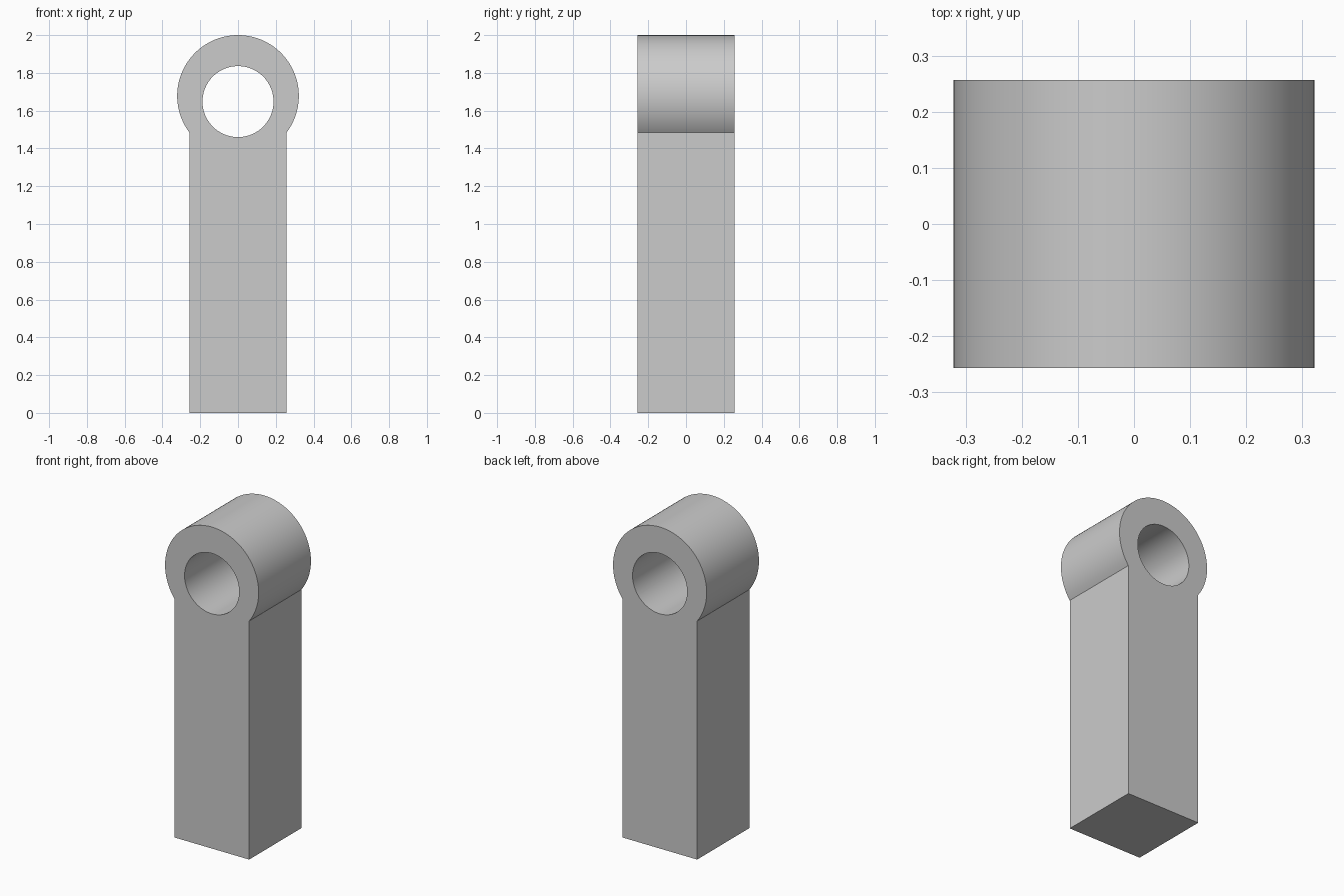
import bpy, bmesh, math

if "Cube" in bpy.data.objects:
    bpy.data.objects.remove(bpy.data.objects["Cube"], do_unlink=True)

HALF_WIDTH, HALF_DEPTH = 0.257, 0.257
HEAD_R, HEAD_Z = 0.322, 1.678
HOLE_R, HOLE_Z = 0.188, 1.648

grey = bpy.data.materials.new("plain_grey")
grey.use_nodes = True
colour = (0.6, 0.6, 0.6, 1)
grey.diffuse_color = colour
grey.node_tree.nodes["Principled BSDF"].inputs["Base Color"].default_value = colour


def arc(radius, z, start, end, steps):
    """Points on a circle in the front plane."""
    angles = [start + (end - start) * i / steps for i in range(steps + 1)]
    return [(radius * math.cos(a), z + radius * math.sin(a)) for a in angles]


def extruded(name, profile, half_depth):
    """Solid made by sweeping a front profile along y."""
    bm = bmesh.new()
    face = bm.faces.new([bm.verts.new((x, -half_depth, z)) for x, z in profile])
    swept = bmesh.ops.extrude_face_region(bm, geom=[face], use_keep_orig=True)
    verts = [v for v in swept["geom"] if isinstance(v, bmesh.types.BMVert)]
    bmesh.ops.translate(bm, verts=verts, vec=(0, 2 * half_depth, 0))
    bmesh.ops.recalc_face_normals(bm, faces=bm.faces)
    mesh = bpy.data.meshes.new(name)
    bm.to_mesh(mesh)
    bm.free()
    mesh.materials.append(grey)
    obj = bpy.data.objects.new(name, mesh)
    bpy.context.collection.objects.link(obj)
    return obj


# Square post running into a round head
join = -math.acos(HALF_WIDTH / HEAD_R)
head = arc(HEAD_R, HEAD_Z, join, math.pi - join, 96)
post = extruded("eye_post", [(-HALF_WIDTH, 0), (HALF_WIDTH, 0)] + head, HALF_DEPTH)

# Round hole through the head, slightly below the head's centre
cutter = extruded("hole_cutter", arc(HOLE_R, HOLE_Z, 0, math.tau, 96)[:-1], HALF_DEPTH * 2)
cutter.hide_render = True
cut = post.modifiers.new("hole", "BOOLEAN")
cut.operation = "DIFFERENCE"
cut.solver = "EXACT"
cut.object = cutter

bpy.ops.object.select_all(action="DESELECT")
bpy.context.view_layer.objects.active = post
post.select_set(True)
bpy.ops.object.modifier_apply(modifier=cut.name)
bpy.data.objects.remove(cutter, do_unlink=True)
bpy.ops.object.shade_smooth_by_angle(angle=math.radians(30))
